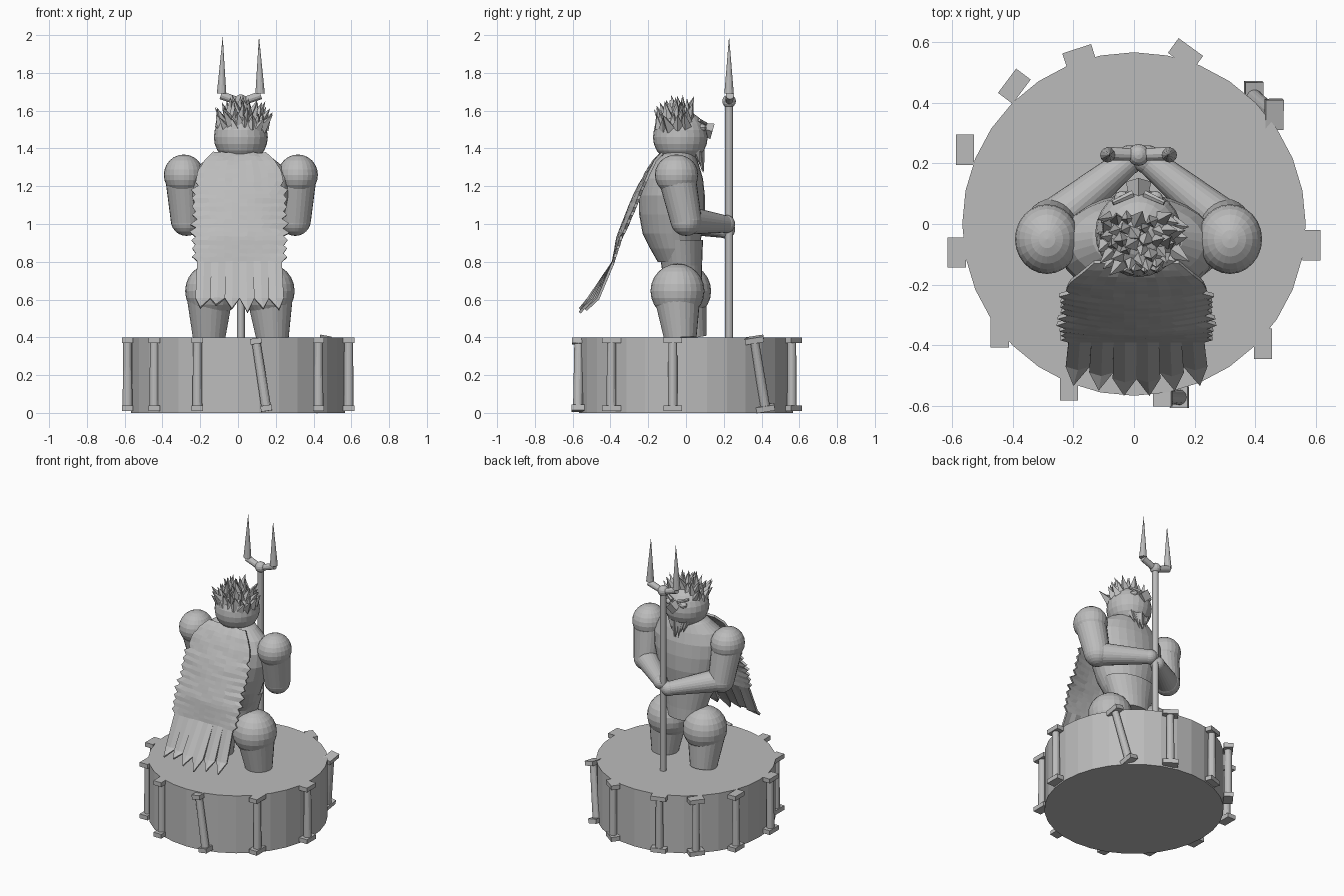
import bpy, bmesh, math, random
from mathutils import Vector, Matrix

if "Cube" in bpy.data.objects:
    bpy.data.objects.remove(bpy.data.objects["Cube"])

random.seed(4)
mat = bpy.data.materials.new("stone_grey")
mat.diffuse_color = (0.5, 0.5, 0.5, 1)
mat.use_nodes = True
mat.node_tree.nodes["Principled BSDF"].inputs["Base Color"].default_value = mat.diffuse_color


def finish(name, bm):
    bmesh.ops.recalc_face_normals(bm, faces=bm.faces)
    me = bpy.data.meshes.new(name)
    bm.to_mesh(me)
    bm.free()
    me.materials.append(mat)
    ob = bpy.data.objects.new(name, me)
    bpy.context.collection.objects.link(ob)
    return ob


def add_rod(bm, a, b, r1, r2, n=24):
    a, b = Vector(a), Vector(b)
    d = b - a
    m = Matrix.Translation((a + b) / 2) @ d.to_track_quat('Z', 'Y').to_matrix().to_4x4()
    bmesh.ops.create_cone(bm, cap_ends=True, segments=n, radius1=r1, radius2=r2,
                          depth=d.length, matrix=m)


def rod(name, a, b, r1, r2, n=24):
    bm = bmesh.new()
    add_rod(bm, a, b, r1, r2, n)
    return finish(name, bm)


def ball(name, c, r, n=24):
    r = (r, r, r) if isinstance(r, float) else r
    bm = bmesh.new()
    bmesh.ops.create_uvsphere(bm, u_segments=n, v_segments=n // 2, radius=1,
                              matrix=Matrix.Translation(c) @ Matrix.Diagonal((*r, 1)))
    return finish(name, bm)


def loft(name, rings, n=28):
    """rings: (z, centre x, half width, back y, front y)"""
    bm = bmesh.new()
    loops = []
    for z, cx, rx, y0, y1 in rings:
        loops.append([bm.verts.new((cx + rx * math.cos(t), (y0 + y1) / 2 + (y1 - y0) / 2 * math.sin(t), z))
                      for t in (2 * math.pi * i / n for i in range(n))])
    for p, q in zip(loops, loops[1:]):
        for i in range(n):
            bm.faces.new((p[i], p[(i + 1) % n], q[(i + 1) % n], q[i]))
    bm.faces.new(loops[0])
    bm.faces.new(loops[-1])
    return finish(name, bm)


# drum pedestal
rod("pedestal", (0, 0, 0), (0, 0, 0.4), 0.567, 0.567, 32)


# small pillars with square caps round the pedestal
def pillar(bottom, top, rot=0, depth=0.1):
    bm = bmesh.new()
    a, b = Vector(bottom), Vector(top)
    add_rod(bm, a, b, 0.026, 0.023, 16)
    tilt = Vector((0, 0, 1)).rotation_difference(b - a).to_matrix().to_4x4()
    for p in (a, b):
        m = Matrix.Translation(p) @ tilt @ Matrix.Rotation(math.radians(rot), 4, 'Z')
        bmesh.ops.create_cube(bm, size=1, matrix=m @ Matrix.Diagonal((0.06, depth, 0.03, 1)))
    finish("pillar", bm)


for x, y, rot in [(-0.558, 0.245, 0), (-0.585, -0.094, 0), (-0.443, -0.358, 0),
                  (-0.215, -0.532, 0), (0.426, -0.395, 0), (0.586, -0.07, 0),
                  (0.17, 0.56, 54), (-0.18, 0.55, -72), (-0.395, 0.455, -37)]:
    pillar((x, y, 0.025), (x, y, 0.385), rot)
pillar((0.15, -0.572, 0.025), (0.095, -0.568, 0.38), 0, 0.07)
pillar((0.395, 0.42, 0.025), (0.462, 0.362, 0.387))

# legs and arms
for s, side in ((1, "right"), (-1, "left")):
    hx, hy = (0.16, -0.045) if s > 0 else (-0.14, -0.01)
    fx, fy = (0.183, -0.03) if s > 0 else (-0.153, 0.025)
    ball(side + "_thigh", (hx, hy, 0.645), (0.14, 0.143, 0.145))
    rod(side + "_leg", (fx, fy, 0.395), (hx + 0.01 * s, hy, 0.6), 0.086, 0.12)
    sh = Vector((0.015 + 0.302 * s, -0.05, 1.26))
    el = Vector((0.015 + 0.288 * s, 0.0, 1.02))
    hand = Vector((0.015 + 0.03 * s, 0.212, 1.0 if s > 0 else 0.97))
    ball(side + "_shoulder", sh, (0.106, 0.115, 0.108))
    rod(side + "_upper_arm", sh, el, 0.1, 0.083)
    ball(side + "_elbow", el, 0.083)
    rod(side + "_forearm", el, hand, 0.076, 0.045)
    ball(side + "_hand", hand, 0.048)

# waist and torso
loft("waist", [(0.70, 0.01, 0.13, -0.12, 0.085), (0.78, 0.01, 0.145, -0.13, 0.085),
               (0.915, 0.01, 0.19, -0.155, 0.09)])
loft("torso", [(0.80, 0.01, 0.13, -0.15, 0.05), (0.87, 0.01, 0.17, -0.19, 0.07),
               (0.95, 0.01, 0.20, -0.23, 0.085), (1.05, 0.01, 0.235, -0.248, 0.1),
               (1.15, 0.012, 0.26, -0.25, 0.1), (1.24, 0.012, 0.26, -0.23, 0.09),
               (1.31, 0.012, 0.22, -0.19, 0.07), (1.365, 0.012, 0.15, -0.145, 0.05),
               (1.39, 0.012, 0.09, -0.1, 0.03)])

# head, eyes, snout
hc = Vector((0.015, -0.03, 1.46))
ball("head", hc, (0.143, 0.145, 0.142))
for s in (-1, 1):
    ball("eye", (0.015 + 0.055 * s, 0.085, 1.51), (0.026, 0.024, 0.02), 12)
    rod("brow", (0.015 + 0.02 * s, 0.1, 1.53), (0.015 + 0.085 * s, 0.07, 1.55), 0.013, 0.009, 6)
bm = bmesh.new()
add_rod(bm, (0.015, 0.07, 1.51), (0.015, 0.14, 1.49), 0.028, 0.042, 4)
finish("nose", bm)

# pointed tufts of hair
bm = bmesh.new()
for i in range(64):
    h = math.sqrt((i + 0.5) / 64) * 1.25
    t = i * 2.39996
    d = Vector((math.sin(h) * math.cos(t), math.sin(h) * math.sin(t), math.cos(h)))
    d.rotate(Matrix.Rotation(0.38, 3, 'X'))
    p = hc + d * 0.128
    if p.y > 0.025 or p.z < 1.5:
        continue
    tip = p + (d * 0.55 + Vector((random.uniform(-.3, .3), random.uniform(-.3, .3), 0.7))) * random.uniform(0.055, 0.085)
    add_rod(bm, p, tip, random.uniform(0.022, 0.034), 0, 4)
finish("hair", bm)

# ragged beard
bm = bmesh.new()
for i in range(7):
    u = (i - 3) / 3
    add_rod(bm, (0.015 + 0.06 * u, 0.075 - 0.02 * abs(u), 1.39),
            (0.015 + 0.045 * u, 0.095 - 0.02 * abs(u), 1.25 + 0.06 * abs(u) + 0.02 * (i % 2)), 0.024, 0, 5)
finish("beard", bm)

# two-pronged staff
SX, SY = 0.015, 0.228
rod("staff", (SX, SY, 0.4), (SX, SY, 1.64), 0.021, 0.021, 16)
ball("staff_knob", (SX, SY, 1.65), 0.036, 16)
for s in (-1, 1):
    rod("fork_arm", (SX, SY, 1.645), (SX + 0.105 * s, SY + 0.005, 1.682), 0.02, 0.022, 12)
    rod("prong", (SX + 0.102 * s, SY, 1.69), (SX + 0.096 * s, SY, 1.995), 0.025, 0.0, 12)

# cape: frayed sheet, then torn tails
PROFILE = [(1.375, -0.125, 0.14), (1.34, -0.165, 0.18), (1.28, -0.205, 0.22), (1.15, -0.275, 0.245),
           (0.93, -0.362, 0.245), (0.80, -0.385, 0.24)]


def cape_row(z):
    for (z0, y0, w0), (z1, y1, w1) in zip(PROFILE, PROFILE[1:]):
        if z >= z1 - 1e-6:
            f = (z0 - z) / (z0 - z1)
            return y0 + (y1 - y0) * f, w0 + (w1 - w0) * f


bm = bmesh.new()
N, ROWS = 12, 26
rows = []
for r in range(ROWS + 1):
    z = 1.375 - 0.575 * r / ROWS
    y, w = cape_row(z)
    if r > 7:
        w += random.uniform(0.004, 0.022) * (1 if r % 2 else -1)
    fwd = 0.03 * math.sin(math.pi * r / ROWS)
    rows.append([bm.verts.new((0.008 + w * u, y + fwd * u * u, z + random.uniform(-.004, .004)))
                 for u in (2 * i / N - 1 for i in range(N + 1))])
for p, q in zip(rows, rows[1:]):
    for i in range(N):
        bm.faces.new((p[i], p[i + 1], q[i + 1], q[i]))
last = rows[-1]
drop = [0.555, 0.57, 0.55, 0.53, 0.55, 0.545]
for k in range(6):
    a, m, b = last[2 * k], last[2 * k + 1], last[2 * k + 2]
    lo = [bm.verts.new((v.co.x * 1.04 + dx, -0.515 + 0.02 * abs(k - 2.5) + dy, 0.605))
          for v, dx, dy in ((a, 0, 0), (m, 0, -0.012), (b, 0, 0))]
    tip = bm.verts.new((m.co.x * 1.12, -0.57 + 0.016 * abs(k - 2.5), drop[k]))
    bm.faces.new((a, m, lo[1], lo[0]))
    bm.faces.new((m, b, lo[2], lo[1]))
    bm.faces.new((lo[0], lo[1], tip))
    bm.faces.new((lo[1], lo[2], tip))
cape = finish("cape", bm)
sol = cape.modifiers.new("thickness", 'SOLIDIFY')
sol.thickness = 0.014
sol.offset = 0
